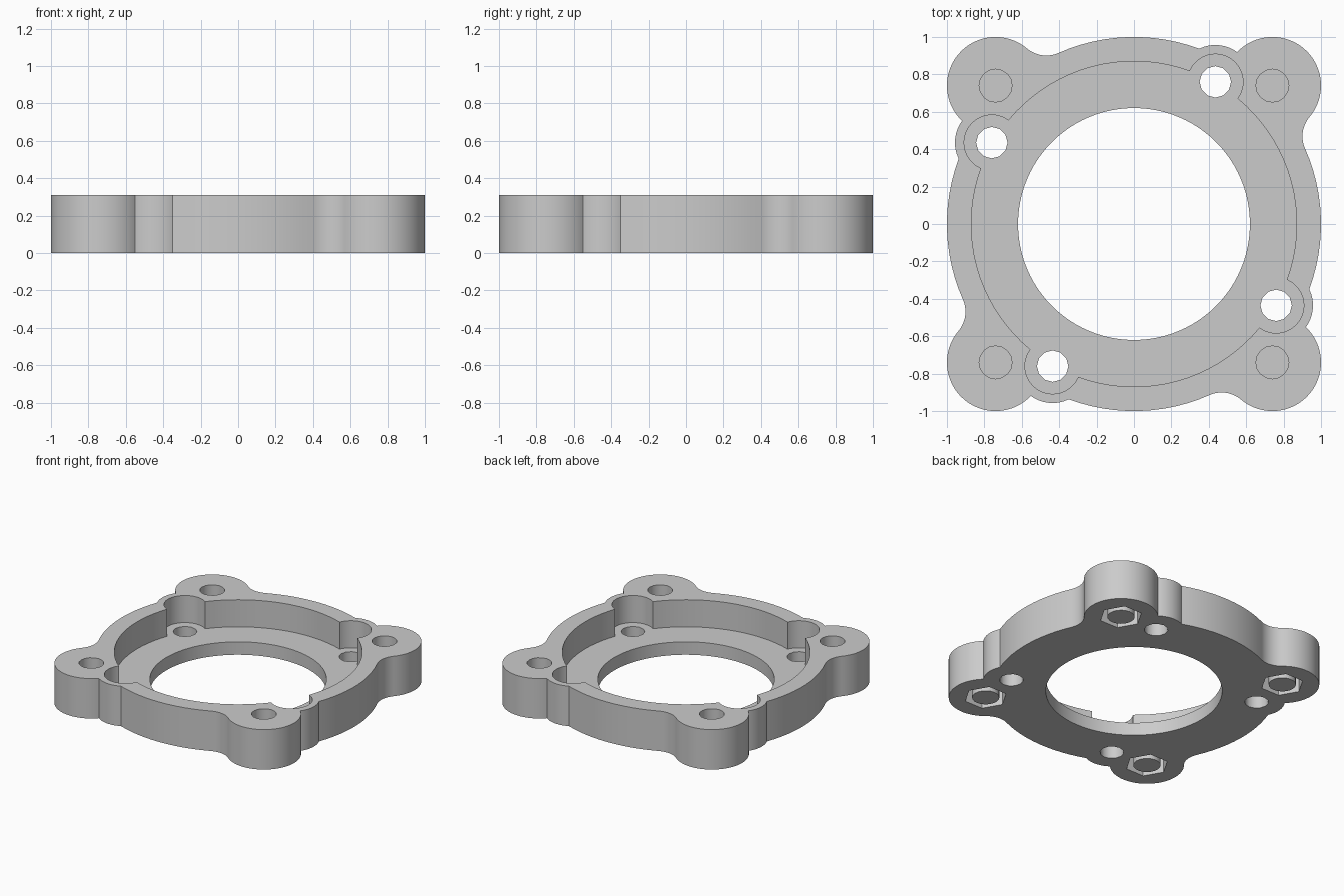
import bpy, bmesh
from math import atan2, cos, sin, pi, tau, radians, ceil
from mathutils import Vector, Matrix

HEIGHT, FLOOR = 0.31, 0.10
RING_R, BORE_R, POCKET_R = 1.0, 0.62, 0.87
BOSS, BOSS_R = Vector((0.74, 0.74)), 0.26
LUG, LUG_R, LOBE_R = Vector((0.435, 0.76)), 0.197, 0.148
FILLET_R, NUT_DEPTH = 0.16, 0.12
ORIGIN = Vector((0, 0))

cube = bpy.data.objects.get("Cube")
if cube:
    bpy.data.objects.remove(cube, do_unlink=True)

grey = bpy.data.materials.new("plain grey")
grey.use_nodes = True
grey.diffuse_color = (0.6, 0.6, 0.6, 1)
bsdf = next(n for n in grey.node_tree.nodes if n.type == "BSDF_PRINCIPLED")
bsdf.inputs["Base Color"].default_value = grey.diffuse_color


def meet(c0, r0, c1, r1, side):
    """Crossing of two circles; side 1 is left of the line c0 to c1."""
    d = c1 - c0
    a = (r0 * r0 - r1 * r1 + d.length_squared) / (2 * d.length)
    h = (r0 * r0 - a * a) ** 0.5
    u = d.normalized()
    return c0 + u * a + Vector((-u.y, u.x)) * h * side


def arc(c, start, end, turn=1):
    """Points from start up to, but not including, end; turn -1 is clockwise."""
    a, b = (atan2((p - c).y, (p - c).x) for p in (start, end))
    sweep = ((b - a) * turn) % tau
    n = max(2, ceil(sweep / radians(4)))
    r = (start - c).length
    return [c + Vector((cos(a + turn * sweep * i / n), sin(a + turn * sweep * i / n))) * r
            for i in range(n)]


def quarter(p, k=1):
    return Matrix.Rotation(k * pi / 2, 2) @ p


def four_times(points):
    return [quarter(p, k) for k in range(4) for p in points]


def circle(c, r, n):
    return [c + Vector((cos(tau * i / n), sin(tau * i / n))) * r for i in range(n)]


def prism(name, loops, z0, z1):
    """Upright solid over each closed loop."""
    bm = bmesh.new()
    for loop in loops:
        face = bm.faces.new([bm.verts.new((p.x, p.y, z0)) for p in loop])
        top = bmesh.ops.extrude_face_region(bm, geom=[face])["geom"]
        bmesh.ops.translate(bm, vec=(0, 0, z1 - z0),
                            verts=[g for g in top if isinstance(g, bmesh.types.BMVert)])
    bmesh.ops.recalc_face_normals(bm, faces=bm.faces[:])
    mesh = bpy.data.meshes.new(name)
    bm.to_mesh(mesh)
    bm.free()
    mesh.materials.append(grey)
    obj = bpy.data.objects.new(name, mesh)
    bpy.context.collection.objects.link(obj)
    return obj


def activate(obj):
    bpy.ops.object.select_all(action="DESELECT")
    obj.select_set(True)
    bpy.context.view_layer.objects.active = obj


def cut(target, loops, z0, z1):
    cutter = prism("cutter", loops, z0, z1)
    cutter.hide_render = True
    mod = target.modifiers.new("cut", "BOOLEAN")
    mod.operation, mod.solver, mod.object = "DIFFERENCE", "EXACT", cutter
    activate(target)
    bpy.ops.object.modifier_apply(modifier=mod.name)
    bpy.data.objects.remove(cutter, do_unlink=True)


# Outer outline: fillet, corner boss, lug and ring, repeated each quarter turn
fillet = meet(ORIGIN, RING_R + FILLET_R, BOSS, BOSS_R + FILLET_R, -1)
on_ring = fillet.normalized() * RING_R
on_boss = BOSS + (fillet - BOSS).normalized() * BOSS_R
boss_lug = max((meet(BOSS, BOSS_R, LUG, LUG_R, s) for s in (1, -1)), key=lambda p: p.length)
lug_ring = meet(ORIGIN, RING_R, LUG, LUG_R, 1)
outline = four_times(arc(fillet, on_ring, on_boss, -1) + arc(BOSS, on_boss, boss_lug)
                     + arc(LUG, boss_lug, lug_ring) + arc(ORIGIN, lug_ring, quarter(on_ring)))
plate = prism("mounting_plate", [outline], 0, HEIGHT)

# Pocket with a lobe around each through hole
lobe_in = meet(ORIGIN, POCKET_R, LUG, LOBE_R, -1)
lobe_out = meet(ORIGIN, POCKET_R, LUG, LOBE_R, 1)
pocket = four_times(arc(LUG, lobe_in, lobe_out) + arc(ORIGIN, lobe_out, quarter(lobe_in)))
cut(plate, [pocket], FLOOR, HEIGHT + 0.1)

# Central bore and through holes
cut(plate, [circle(ORIGIN, BORE_R, 96)], -0.1, HEIGHT)
lugs, bosses = four_times([LUG]), four_times([BOSS])
cut(plate, [circle(c, 0.084, 12) for c in lugs], -0.1, HEIGHT)

# Blind screw holes above, hexagonal nut recesses below
cut(plate, [circle(c, 0.088, 16) for c in bosses], NUT_DEPTH + 0.02, HEIGHT + 0.1)
cut(plate, [circle(c, 0.152, 6) for c in bosses], -0.1, NUT_DEPTH)

# Round support plugs standing inside the nut recesses
plugs = prism("nut_recess_plugs", [circle(c, 0.096, 20) for c in bosses], 0, NUT_DEPTH)

for obj in (plate, plugs):
    activate(obj)
    bpy.ops.object.shade_smooth_by_angle(angle=radians(35))
